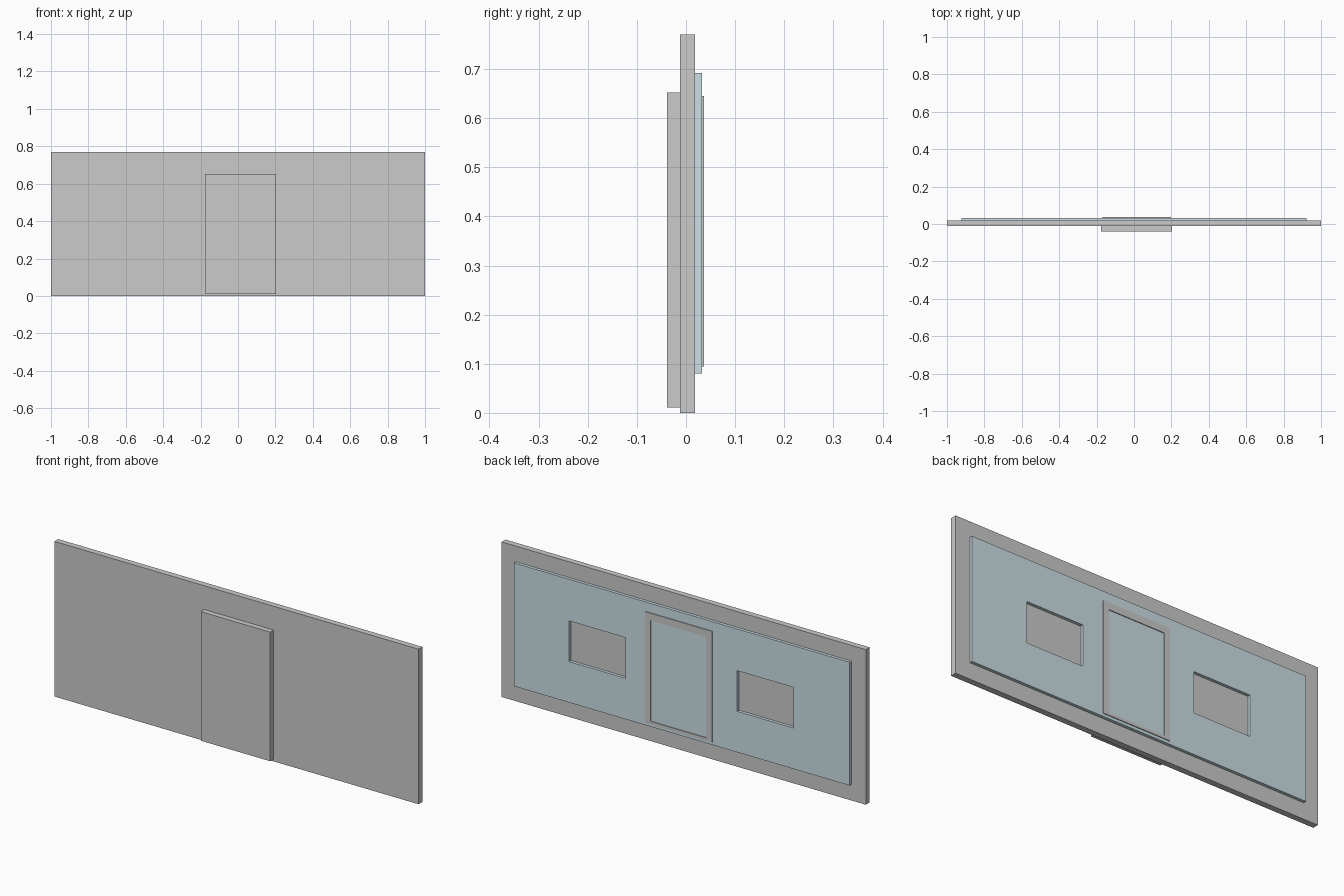
import bpy, bmesh

if "Cube" in bpy.data.objects:
    bpy.data.objects.remove(bpy.data.objects["Cube"])

blue = bpy.data.materials.new("blue_grey")
blue.diffuse_color = (0.60, 0.74, 0.79, 1)
blue.use_nodes = True
blue.node_tree.nodes["Principled BSDF"].inputs["Base Color"].default_value = blue.diffuse_color


def plate(name, x, y, z, holes=(), mat=None):
    """Upright slab spanning x, y, z ranges with rectangular holes (x0, x1, z0, z1)."""
    xs = sorted({*x, *(v for h in holes for v in h[:2])})
    zs = sorted({*z, *(v for h in holes for v in h[2:])})
    bm = bmesh.new()
    grid = {(a, b): bm.verts.new((a, y[0], b)) for a in xs for b in zs}
    for a, b in zip(xs, xs[1:]):
        for c, d in zip(zs, zs[1:]):
            mx, mz = (a + b) / 2, (c + d) / 2
            if any(h[0] < mx < h[1] and h[2] < mz < h[3] for h in holes):
                continue
            bm.faces.new([grid[a, c], grid[b, c], grid[b, d], grid[a, d]])
    ext = bmesh.ops.extrude_face_region(bm, geom=bm.faces[:], use_keep_orig=True)
    moved = [v for v in ext["geom"] if isinstance(v, bmesh.types.BMVert)]
    bmesh.ops.translate(bm, verts=moved, vec=(0, y[1] - y[0], 0))
    bmesh.ops.recalc_face_normals(bm, faces=bm.faces[:])
    mesh = bpy.data.meshes.new(name)
    bm.to_mesh(mesh)
    bm.free()
    if mat:
        mesh.materials.append(mat)
    ob = bpy.data.objects.new(name, mesh)
    bpy.context.collection.objects.link(ob)
    return ob


# Main wall slab
plate("wall_slab", (-1, 1), (-0.012, 0.018), (0, 0.77))

# Raised block on the front
plate("front_block", (-0.177, 0.204), (-0.039, -0.012), (0.011, 0.652))

# Coloured back panel with two window openings
windows = [(x0, x0 + 0.31, 0.283, 0.485) for x0 in (-0.614, 0.309)]
plate("back_panel", (-0.922, 0.922), (0.018, 0.033), (0.08, 0.692), windows, blue)

# Door frame on the back panel
plate("door_frame", (-0.169, 0.199), (0.033, 0.037), (0.094, 0.645),
      [(-0.138, 0.168, 0.108, 0.61)])
